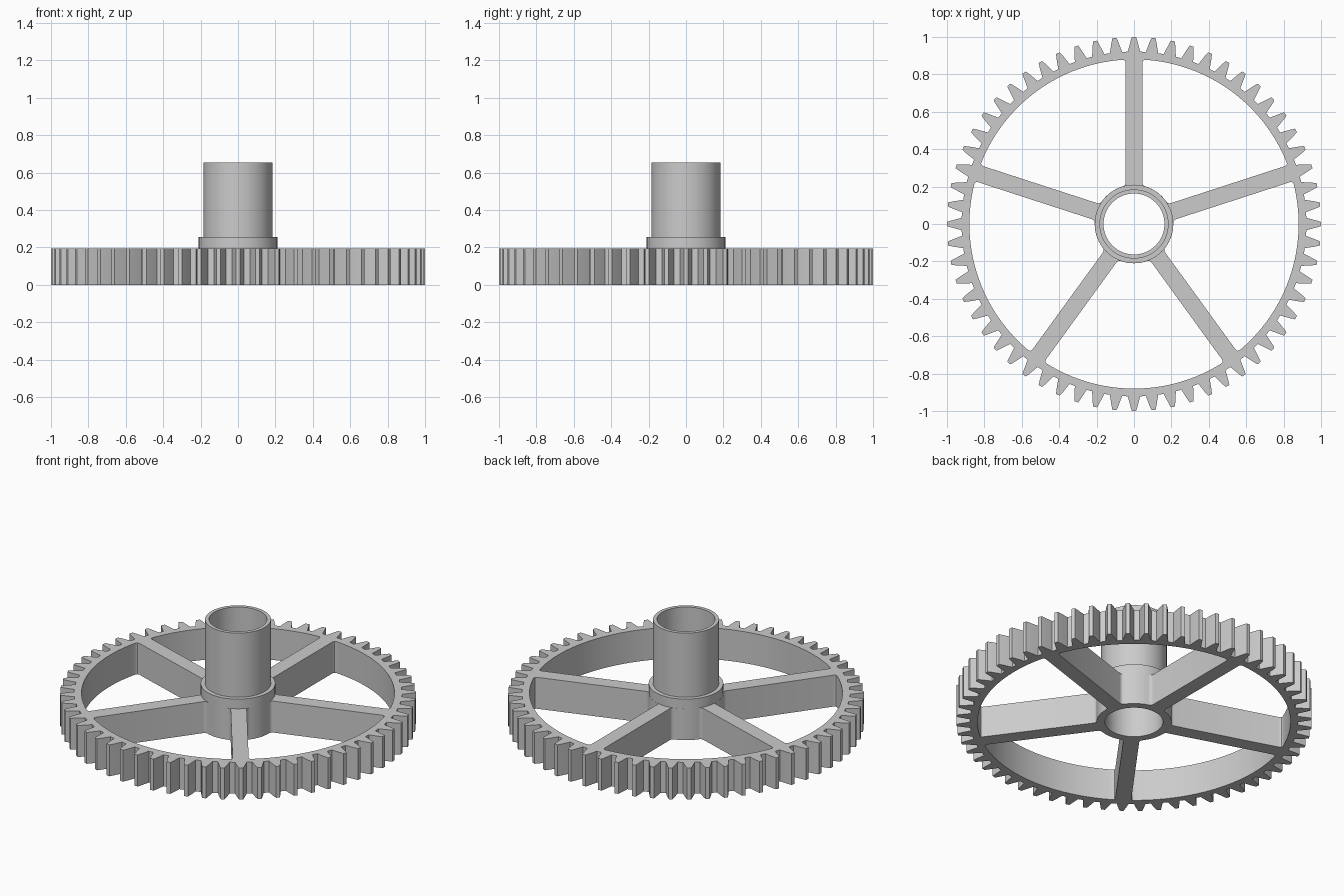
import bpy
import bmesh
import math
from mathutils import Vector

cube = bpy.data.objects.get("Cube")
if cube:
    bpy.data.objects.remove(cube, do_unlink=True)

TEETH, SPOKES = 60, 5
RIM_INNER, HUB, BORE = 0.88, 0.21, 0.163
HALF_SPOKE, FILLET = 0.045, 0.018
PLATE_TOP, COLLAR_TOP, SHAFT_TOP, SHAFT = 0.195, 0.255, 0.653, 0.185

grey = bpy.data.materials.new("plain_grey")
grey.use_nodes = True
grey.diffuse_color = (0.6, 0.6, 0.6, 1)
grey.node_tree.nodes["Principled BSDF"].inputs["Base Color"].default_value = (0.6, 0.6, 0.6, 1)


def polar(r, a):
    return Vector((r * math.cos(a), r * math.sin(a)))


def arc(r, a, b, n):
    return [polar(r, a + (b - a) * i / n) for i in range(n + 1)]


def rounded(a, corner, b, n=4):
    """Points strictly between a and b, curving past the corner."""
    ts = [i / n for i in range(1, n)]
    return [a * (1 - t) ** 2 + corner * 2 * t * (1 - t) + b * t * t for t in ts]


def tooth_outline():
    # (radius, half width) up one flank of a tooth
    flank = [(0.922, 0.033), (0.945, 0.027), (0.975, 0.019), (1.0, 0.011)]
    pts = []
    for i in range(TEETH):
        a = math.tau * i / TEETH
        pts += [polar(r, a - w / r) for r, w in flank]
        pts += [polar(r, a + w / r) for r, w in reversed(flank)]
    return pts


def window_outline(start):
    """Opening between the spoke at angle start and the next one."""
    end = start + math.tau / SPOKES

    def ang(r, extra=0):
        return math.asin((HALF_SPOKE + extra) / r)

    def edge(r, side):
        return polar(r, start + ang(r) if side == 0 else end - ang(r))

    outer = arc(RIM_INNER, start + ang(RIM_INNER, FILLET), end - ang(RIM_INNER, FILLET), 40)
    inner = arc(HUB, end - ang(HUB, FILLET), start + ang(HUB, FILLET), 14)
    far, near = RIM_INNER - FILLET, HUB + FILLET
    pts = outer + rounded(outer[-1], edge(RIM_INNER, 1), edge(far, 1))
    pts += [edge(far, 1), edge(near, 1)] + rounded(edge(near, 1), edge(HUB, 1), inner[0])
    pts += inner + rounded(inner[-1], edge(HUB, 0), edge(near, 0))
    pts += [edge(near, 0), edge(far, 0)] + rounded(edge(far, 0), edge(RIM_INNER, 0), outer[0])
    return pts


def finish(obj):
    bpy.ops.object.select_all(action='DESELECT')
    obj.select_set(True)
    bpy.context.view_layer.objects.active = obj
    if obj.type == 'CURVE':
        bpy.ops.object.convert(target='MESH')
        obj = bpy.context.object
        bm = bmesh.new()
        bm.from_mesh(obj.data)
        bmesh.ops.remove_doubles(bm, verts=bm.verts, dist=0.0002)
        bmesh.ops.recalc_face_normals(bm, faces=bm.faces)
        bm.to_mesh(obj.data)
        bm.free()
    bpy.ops.object.shade_smooth_by_angle(angle=math.radians(25))


# Toothed rim, spokes and lower hub: one outline with openings, extruded
curve = bpy.data.curves.new("spoked_gear", 'CURVE')
curve.dimensions = '2D'
curve.fill_mode = 'BOTH'
curve.extrude = PLATE_TOP / 2
outlines = [tooth_outline(), arc(BORE, 0, math.tau, 64)[:-1]]
outlines += [window_outline(math.pi / 2 + math.tau * i / SPOKES) for i in range(SPOKES)]
for pts in outlines:
    spline = curve.splines.new('POLY')
    spline.points.add(len(pts) - 1)
    for point, co in zip(spline.points, pts):
        point.co = (co.x, co.y, 0, 1)
    spline.use_cyclic_u = True
curve.materials.append(grey)
gear = bpy.data.objects.new("spoked_gear", curve)
gear.location.z = PLATE_TOP / 2
bpy.context.collection.objects.link(gear)
finish(gear)

# Collar and hollow shaft: a turned profile
profile = [(HUB, PLATE_TOP), (HUB, COLLAR_TOP), (SHAFT, COLLAR_TOP),
           (SHAFT, SHAFT_TOP), (BORE, SHAFT_TOP), (BORE, PLATE_TOP)]
bm = bmesh.new()
verts = [bm.verts.new((r, 0, z)) for r, z in profile]
edges = [bm.edges.new(pair) for pair in zip(verts, verts[1:])]
bmesh.ops.spin(bm, geom=verts + edges, axis=(0, 0, 1), cent=(0, 0, 0),
               angle=math.tau, steps=64, use_merge=True)
bmesh.ops.remove_doubles(bm, verts=bm.verts, dist=0.0001)
bmesh.ops.recalc_face_normals(bm, faces=bm.faces)
mesh = bpy.data.meshes.new("hollow_shaft")
bm.to_mesh(mesh)
bm.free()
mesh.materials.append(grey)
shaft = bpy.data.objects.new("hollow_shaft", mesh)
bpy.context.collection.objects.link(shaft)
finish(shaft)
